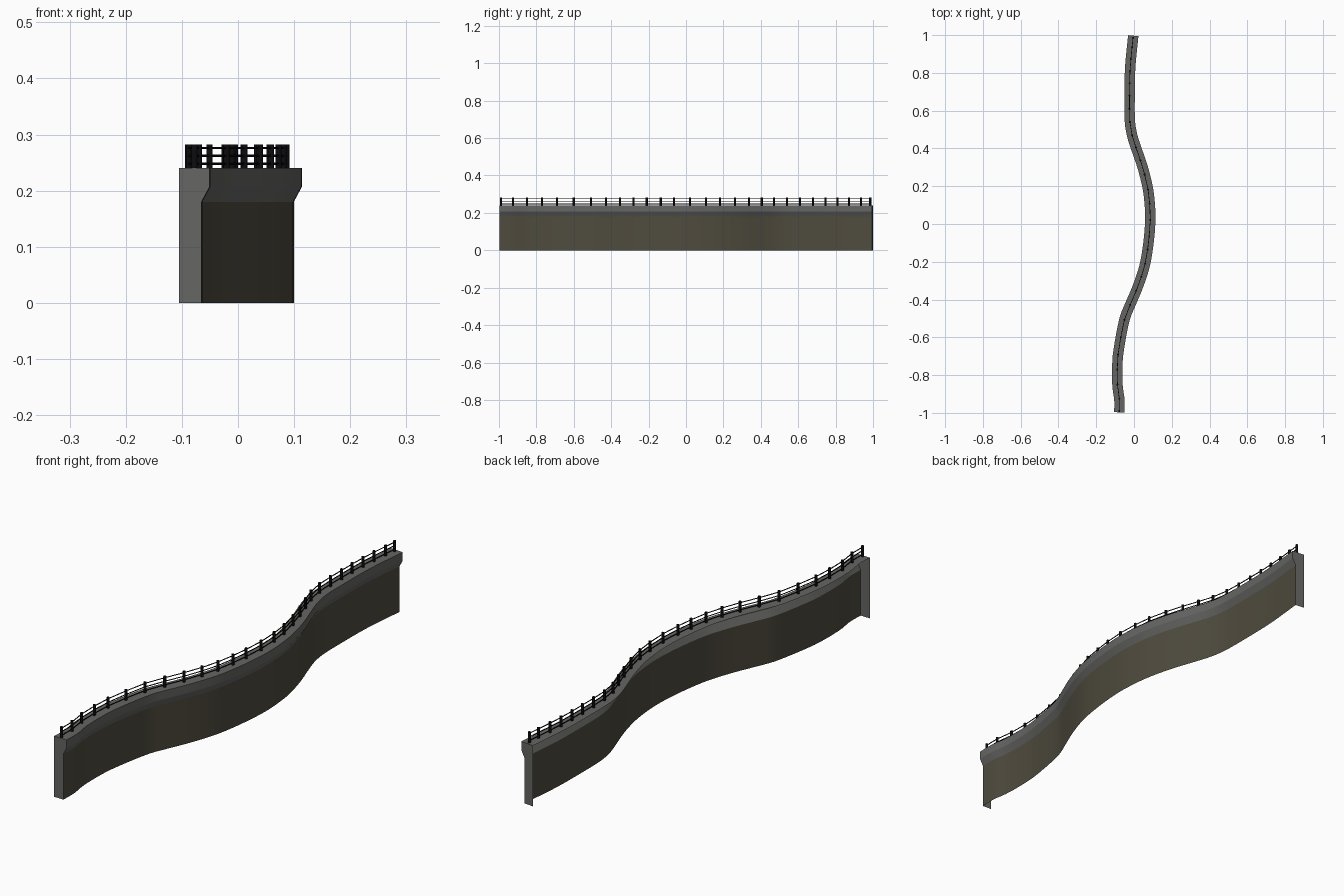
import bpy, bmesh, math
from mathutils import Vector

if "Cube" in bpy.data.objects:
    bpy.data.objects.remove(bpy.data.objects["Cube"])

# Centre line of the wall as (y, x) points
PATH = [(-0.997, -0.078), (-0.95, -0.0765), (-0.92, -0.078), (-0.88, -0.085), (-0.83, -0.0885),
        (-0.76, -0.0885), (-0.68, -0.083), (-0.5, -0.049), (-0.42, -0.017), (-0.35, 0.013),
        (-0.27, 0.042), (-0.2, 0.061), (-0.08, 0.079), (0.03, 0.0865), (0.11, 0.083),
        (0.19, 0.073), (0.3, 0.046), (0.4, 0.012), (0.47, -0.01), (0.54, -0.0215),
        (0.65, -0.0235), (0.82, -0.0205), (0.997, -0.004)]


def slope(i):
    a, b = PATH[max(i - 1, 0)], PATH[min(i + 1, len(PATH) - 1)]
    return (b[1] - a[1]) / (b[0] - a[0])


def centre(y):
    """Smooth x position of the wall at y."""
    i = 0
    while i < len(PATH) - 2 and y > PATH[i + 1][0]:
        i += 1
    (y0, x0), (y1, x1) = PATH[i], PATH[i + 1]
    h = y1 - y0
    t = (y - y0) / h
    return ((2*t**3 - 3*t**2 + 1) * x0 + (t**3 - 2*t**2 + t) * h * slope(i)
            + (3*t**2 - 2*t**3) * x1 + (t**3 - t**2) * h * slope(i + 1))


def material(name, color):
    m = bpy.data.materials.new(name)
    m.diffuse_color = (*color, 1)
    m.use_nodes = True
    m.node_tree.nodes["Principled BSDF"].inputs["Base Color"].default_value = m.diffuse_color
    return m


concrete = material("grey_concrete", (0.13, 0.13, 0.125))
stone = material("brown_wall", (0.078, 0.07, 0.048))
iron = material("black_iron", (0.004, 0.004, 0.005))


def finish(name, bm, mats, smooth=None):
    me = bpy.data.meshes.new(name)
    bm.to_mesh(me)
    bm.free()
    ob = bpy.data.objects.new(name, me)
    bpy.context.collection.objects.link(ob)
    for m in mats:
        me.materials.append(m)
    if smooth:
        bpy.ops.object.select_all(action='DESELECT')
        ob.select_set(True)
        bpy.context.view_layer.objects.active = ob
        bpy.ops.object.shade_smooth_by_angle(angle=math.radians(smooth))
    return ob


# Wall shell: top, lip, slope and outer face swept along the path; left side and bottom stay open
PROFILE = [(-0.0275, 0.24), (0.0275, 0.24), (0.0275, 0.207), (0.013, 0.18), (0.013, 0.0)]
STEPS = 80
y_start, y_end = PATH[0][0], PATH[-1][0]
bm = bmesh.new()
rings = []
for k in range(STEPS + 1):
    y = y_start + (y_end - y_start) * k / STEPS
    e = 0.004
    ya, yb = max(y - e, y_start), min(y + e, y_end)
    side = Vector((yb - ya, -(centre(yb) - centre(ya)), 0)).normalized()
    mid = Vector((centre(y), y, 0))
    rings.append([bm.verts.new(mid + side * u + Vector((0, 0, z))) for u, z in PROFILE])
for a, b in zip(rings, rings[1:]):
    for j in range(len(PROFILE) - 1):
        f = bm.faces.new((a[j], a[j + 1], b[j + 1], b[j]))
        f.material_index = 1 if j == 3 else 0
# End plates reach the ground on the open side
for ring, flip in ((rings[0], False), (rings[-1], True)):
    foot = bm.verts.new((ring[0].co.x, ring[0].co.y, 0))
    loop = [foot] + ring[::-1]
    bm.faces.new(loop[::-1] if flip else loop)
finish("wall", bm, [concrete, stone], 20)


def tube(bm, a, b, r, sides):
    """Closed prism from a to b."""
    d = b - a
    rot = d.to_track_quat('Z', 'Y').to_matrix().to_4x4()
    rot.translation = (a + b) / 2
    bmesh.ops.create_cone(bm, cap_ends=True, segments=sides, radius1=r, radius2=r,
                          depth=d.length, matrix=rot)


# Railing posts, spaced slightly unevenly
POST_Y = [-0.99, -0.925, -0.85, -0.77, -0.69, -0.6, -0.508, -0.428, -0.353, -0.28, -0.21,
          -0.135, -0.064, 0.021, 0.107, 0.182, 0.262, 0.337, 0.405, 0.47, 0.54, 0.61,
          0.68, 0.745, 0.81, 0.872, 0.936, 0.985]
spots = [Vector((centre(y), y, 0)) for y in POST_Y]
bm = bmesh.new()
for p in spots:
    tube(bm, p + Vector((0, 0, 0.238)), p + Vector((0, 0, 0.282)), 0.0055, 8)
finish("railing_posts", bm, [iron], 50)

# Three rails running from post to post
bm = bmesh.new()
for z in (0.248, 0.262, 0.276):
    up = Vector((0, 0, z))
    for a, b in zip(spots, spots[1:]):
        tube(bm, a + up, b + up, 0.002, 6)
finish("rails", bm, [iron], 65)
